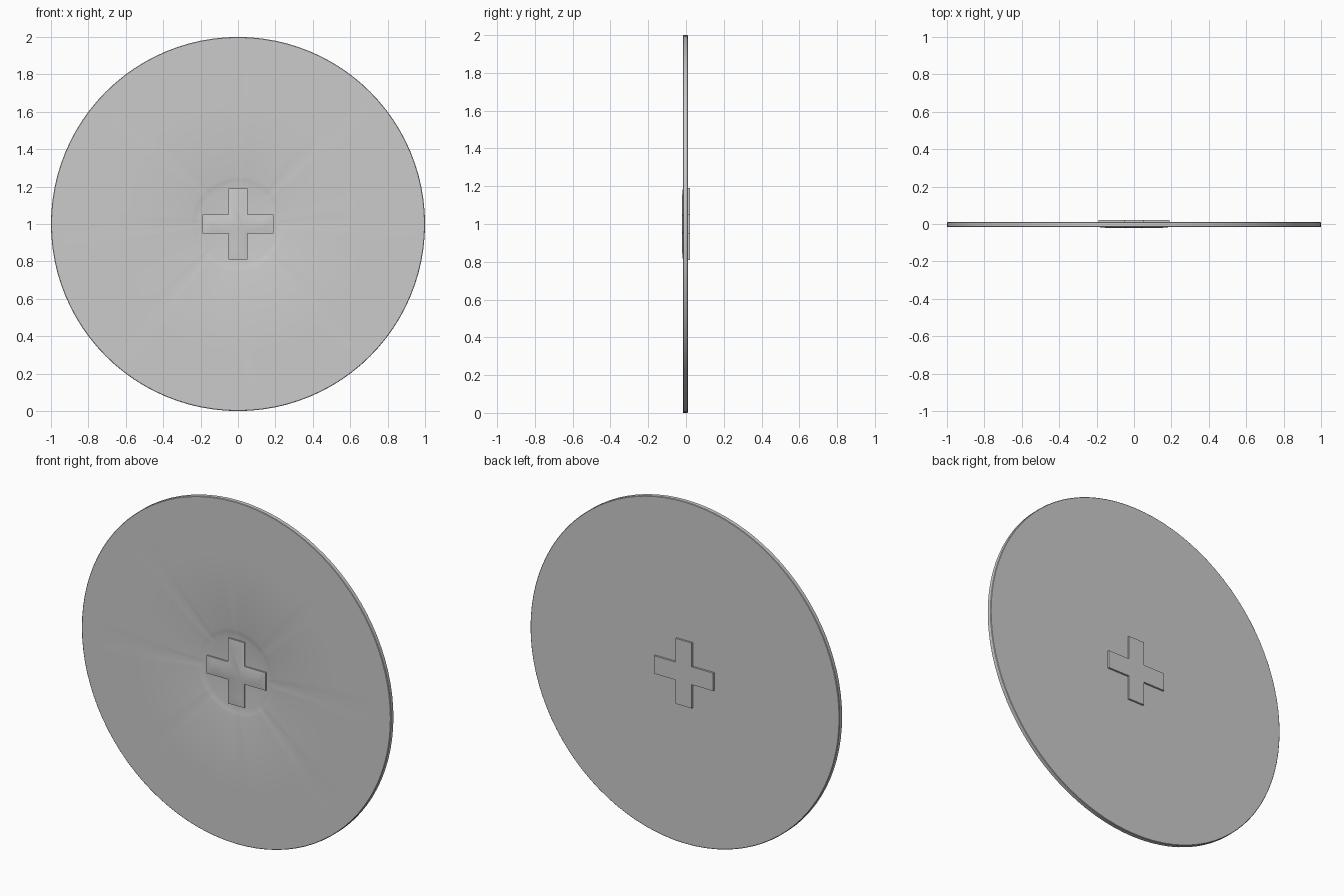
import bpy, bmesh, math

if "Cube" in bpy.data.objects:
    bpy.data.objects.remove(bpy.data.objects["Cube"])

SEG = 96
CZ = 1.0


def finish(bm, name):
    bmesh.ops.recalc_face_normals(bm, faces=bm.faces)
    me = bpy.data.meshes.new(name)
    bm.to_mesh(me)
    bm.free()
    ob = bpy.data.objects.new(name, me)
    bpy.context.collection.objects.link(ob)
    bpy.ops.object.select_all(action='DESELECT')
    bpy.context.view_layer.objects.active = ob
    ob.select_set(True)
    bpy.ops.object.shade_smooth_by_angle(angle=math.radians(20))
    return ob


def bridge(bm, a, b):
    n = len(a)
    for i in range(n):
        j = (i + 1) % n
        bm.faces.new((a[i], a[j], b[j], b[i]))


# Disc: turned profile (radius, y, groove depth), front recess to back face
profile = [
    (0.205, -0.008, 0.0),    # recess floor
    (0.235, -0.0125, 0.002), # sloped recess wall
    (0.255, -0.0165, 0.003), # recess lip
    (0.68, -0.0165, 0.0),    # end of the radial creases
    (0.997, -0.0165, 0.0),
    (1.0, -0.014, 0.0),      # rim
    (1.0, 0.008, 0.0),
    (0.997, 0.0105, 0.0),
]
bm = bmesh.new()
rings = []
for r, y, groove in profile:
    ring = []
    for i in range(SEG):
        a = 2 * math.pi * i / SEG
        # eight shallow creases, one every 45 degrees
        d = groove if i % 12 == 0 else 0.0
        ring.append(bm.verts.new((r * math.cos(a), y + d, CZ + r * math.sin(a))))
    rings.append(ring)
for a, b in zip(rings, rings[1:]):
    bridge(bm, a, b)
bm.faces.new(rings[0])
bm.faces.new(rings[-1])
finish(bm, "disc")


def cross_loop(bm, arm, half, y):
    quarter = [(arm, -half), (arm, half), (half, half)]
    pts = []
    for k in range(4):
        c, s = round(math.cos(k * math.pi / 2)), round(math.sin(k * math.pi / 2))
        pts += [(c * u - s * v, s * u + c * v) for u, v in quarter]
    return [bm.verts.new((u, y, CZ + v)) for u, v in pts]


# Cross hub: passes through the disc, slightly crowned at the front
bm = bmesh.new()
loops = [cross_loop(bm, *p) for p in (
    (0.14, 0.032, -0.0215),
    (0.191, 0.052, -0.0165),
    (0.191, 0.052, 0.0215),
)]
for a, b in zip(loops, loops[1:]):
    bridge(bm, a, b)
bm.faces.new(loops[0])
bm.faces.new(loops[-1])
finish(bm, "cross_hub")
